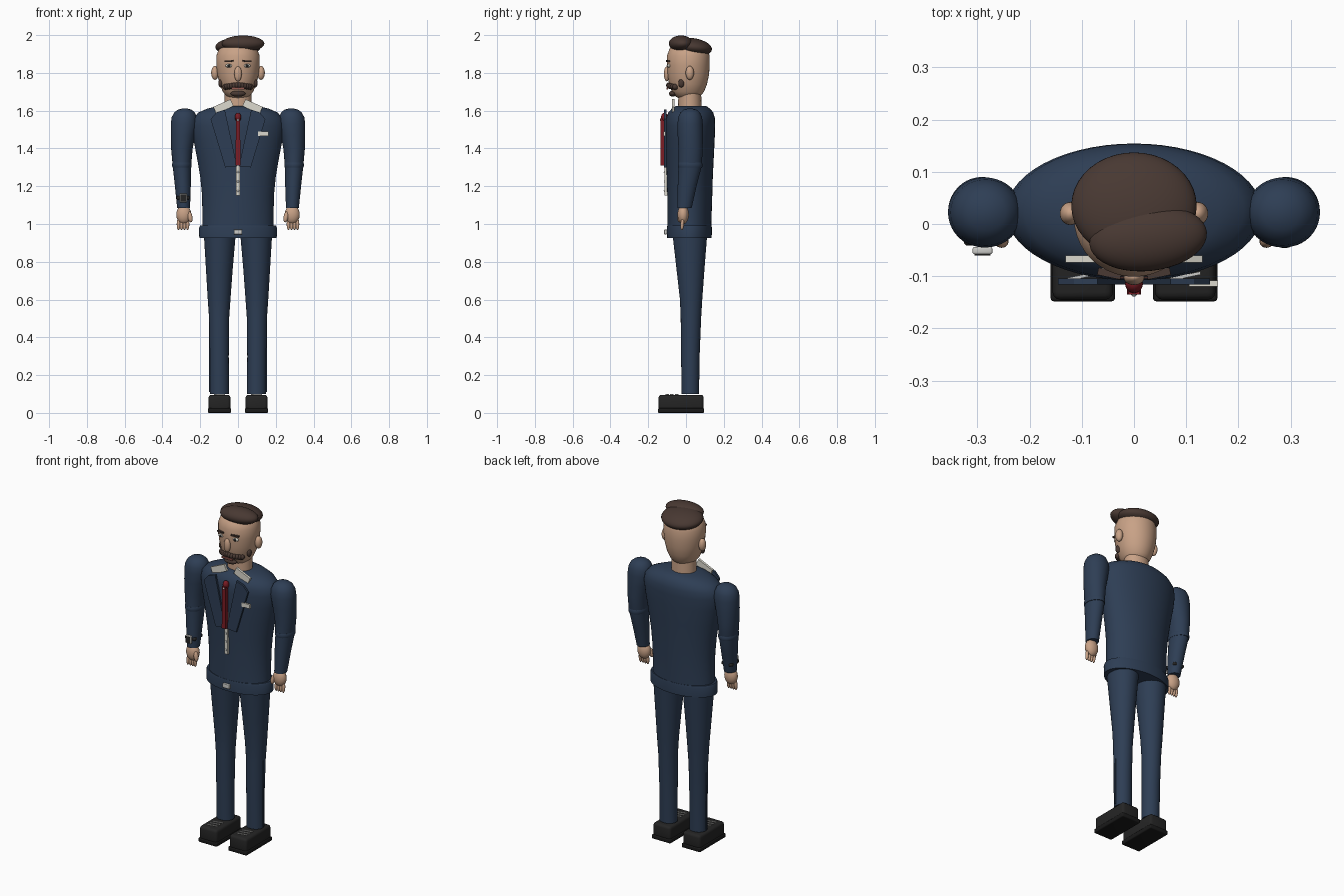
import bpy, bmesh, math
from mathutils import Matrix, Vector

cube = bpy.data.objects.get("Cube")
if cube:
    bpy.data.objects.remove(cube, do_unlink=True)


def material(name, r, g, b):
    m = bpy.data.materials.new(name)
    m.use_nodes = True
    m.diffuse_color = (r, g, b, 1)
    node = next(n for n in m.node_tree.nodes if n.type == 'BSDF_PRINCIPLED')
    node.inputs["Base Color"].default_value = (r, g, b, 1)
    return m


NAVY = material("navy cloth", .027, .048, .09)
SKIN = material("skin", .58, .36, .24)
HAIR = material("brown hair", .065, .04, .032)
RED = material("red silk", .2, .012, .018)
WHITE = material("white cotton", .72, .70, .62)
BLACK = material("black leather", .018, .018, .018)
SOLE = material("dark sole", .01, .01, .01)
SILVER = material("silver metal", .6, .6, .58)
LIP = material("lip", .3, .1, .08)


def finish(name, bm, mat, smooth=True):
    bmesh.ops.recalc_face_normals(bm, faces=bm.faces[:])
    me = bpy.data.meshes.new(name)
    bm.to_mesh(me)
    bm.free()
    me.materials.append(mat)
    ob = bpy.data.objects.new(name, me)
    bpy.context.collection.objects.link(ob)
    if smooth:
        bpy.ops.object.select_all(action='DESELECT')
        ob.select_set(True)
        bpy.context.view_layer.objects.active = ob
        bpy.ops.object.shade_smooth_by_angle(angle=math.radians(40))
    return ob


def loft(name, sections, mat, n=40):
    """Skin stacked ellipses given as (z, x, y, x radius, y radius)."""
    bm = bmesh.new()
    rings = []
    for z, x, y, rx, ry in sections:
        angles = [2 * math.pi * i / n for i in range(n)]
        rings.append([bm.verts.new((x + rx * math.cos(a), y + ry * math.sin(a), z)) for a in angles])
    for lo, hi in zip(rings, rings[1:]):
        for i in range(n):
            j = (i + 1) % n
            bm.faces.new((lo[i], lo[j], hi[j], hi[i]))
    bm.faces.new(rings[0])
    bm.faces.new(rings[-1])
    return finish(name, bm, mat)


def ball(name, loc, radii, mat, tilt=(0, 0, 0), seg=28):
    bm = bmesh.new()
    bmesh.ops.create_uvsphere(bm, u_segments=seg, v_segments=seg // 2, radius=1)
    ob = finish(name, bm, mat)
    ob.location, ob.scale = loc, radii
    ob.rotation_euler = [math.radians(t) for t in tilt]
    return ob


def box(name, loc, size, mat, tilt=(0, 0, 0), bevel=0.0):
    bm = bmesh.new()
    bmesh.ops.create_cube(bm, size=1, matrix=Matrix.Diagonal((*size, 1)))
    if bevel:
        bmesh.ops.bevel(bm, geom=bm.edges[:], offset=bevel, segments=3, profile=.5, affect='EDGES')
    ob = finish(name, bm, mat)
    ob.location = loc
    ob.rotation_euler = [math.radians(t) for t in tilt]
    return ob


def plate(name, outline, y, thick, mat):
    """Extrude an x-z outline along y."""
    bm = bmesh.new()
    face = bm.faces.new([bm.verts.new((x, y, z)) for x, z in outline])
    new = bmesh.ops.extrude_face_region(bm, geom=[face])["geom"]
    bmesh.ops.translate(bm, vec=(0, thick, 0), verts=[v for v in new if isinstance(v, bmesh.types.BMVert)])
    return finish(name, bm, mat, False)


def rod(name, a, b, radius, mat):
    a, b = Vector(a), Vector(b)
    half = (b - a).length / 2
    ob = ball(name, (a + b) / 2, (radius, radius, half + radius / 2), mat, seg=16)
    ob.rotation_euler = (b - a).to_track_quat('Z', 'Y').to_euler()
    return ob


# Jacket body and hem band
loft("jacket", [(.93, 0, .018, .195, .116), (1.0, 0, .018, .188, .116), (1.15, 0, .02, .19, .119),
                (1.25, 0, .02, .2, .122), (1.35, 0, .021, .217, .126), (1.45, 0, .022, .236, .13),
                (1.52, 0, .023, .245, .131), (1.56, 0, .024, .237, .129), (1.59, 0, .025, .21, .119),
                (1.61, 0, .026, .165, .102), (1.625, 0, .027, .105, .08)], NAVY, 56)
loft("jacket_hem", [(.925, 0, .018, .205, .118), (.98, 0, .018, .206, .119), (.992, 0, .018, .2, .117)], NAVY, 56)

# Neck and head
loft("neck", [(1.6, 0, .02, .072, .062), (1.72, 0, .02, .07, .06)], SKIN)
loft("head", [(1.663, 0, .01, .035, .04), (1.675, 0, .01, .06, .065), (1.7, 0, .01, .08, .085),
              (1.74, 0, .011, .097, .1), (1.79, 0, .012, .109, .11), (1.84, 0, .012, .115, .113),
              (1.89, 0, .012, .115, .113), (1.93, 0, .014, .1, .1), (1.96, 0, .015, .06, .06)], SKIN)

# Hair in two lobes
ball("hair_back", (0, .035, 1.937), (.12, .103, .047), HAIR, (-8, 0, 0), 40)
ball("hair_front", (.027, -.027, 1.955), (.113, .063, .043), HAIR, (0, 0, 6), 40)

# Face
ball("nose", (0, -.102, 1.795), (.02, .015, .04), SKIN)
plate("mouth", [(-.035, 1.712), (.035, 1.712), (.035, 1.722), (-.035, 1.722)], -.104, .008, LIP)
steps = 12
for i in range(steps):
    ends = [math.radians(-52 + 104 * k / steps) for k in (i, i + 1)]
    p, q = [(.09 * math.sin(t), .01 - .1 * math.cos(t), 1.735 - .012 * abs(math.sin(t))) for t in ends]
    rod("moustache_part", p, q, .016, HAIR)
ball("chin_beard", (0, -.07, 1.69), (.04, .02, .016), HAIR)

for s, side in ((1, "left"), (-1, "right")):
    ball(side + "_ear", (.122 * s, .02, 1.8), (.02, .022, .037), SKIN)
    ball(side + "_eye", (.047 * s, -.09, 1.838), (.019, .009, .01), WHITE)
    ball(side + "_pupil", (.047 * s, -.097, 1.838), (.008, .005, .008), BLACK)
    box(side + "_brow", (.047 * s, -.095, 1.862), (.045, .014, .008), HAIR, (0, 4 * s, 12 * s))
    ball(side + "_sideburn", (.092 * s, -.025, 1.745), (.012, .016, .022), HAIR)

    # Arm with elbow band
    loft(side + "_sleeve", [(1.085, .288 * s, -.008, .034, .038), (1.2, .292 * s, .006, .042, .05),
                            (1.31, .297 * s, .022, .049, .062), (1.4, .297 * s, .024, .057, .064),
                            (1.47, .291 * s, .023, .065, .067), (1.53, .285 * s, .022, .071, .067),
                            (1.565, .284 * s, .022, .067, .063), (1.59, .283 * s, .022, .055, .052),
                            (1.605, .282 * s, .022, .036, .034), (1.612, .282 * s, .022, .01, .01)], NAVY)
    loft(side + "_elbow", [(1.3, .297 * s, .022, .05, .063), (1.306, .297 * s, .022, .052, .065),
                           (1.318, .297 * s, .022, .052, .065), (1.325, .297 * s, .022, .05, .063)], NAVY)

    # Hand
    ball(side + "_palm", (.287 * s, -.015, 1.05), (.04, .03, .05), SKIN)
    for k in range(4):
        x = (.267 + .016 * k) * s
        rod(side + "_finger", (x, -.018, 1.025), (x, -.022, .972), .0095, SKIN)
    rod(side + "_thumb", (.258 * s, -.03, 1.06), (.25 * s, -.035, 1.015), .013, SKIN)

    # Trouser leg with side seam
    loft(side + "_leg", [(.1, .098 * s, .023, .05, .046), (.3, .099 * s, .023, .05, .049),
                         (.5, .1 * s, .026, .053, .054), (.6, .1 * s, .027, .06, .059),
                         (.75, .099 * s, .024, .07, .073), (.97, .096 * s, .02, .086, .094)], NAVY)
    box(side + "_leg_seam", (.149 * s, .023, .31), (.008, .006, .4), NAVY)

    # Shoe with sole and laces
    box(side + "_shoe", (.098 * s, -.026, .055), (.116, .238, .082), BLACK, bevel=.015)
    box(side + "_sole", (.098 * s, -.026, .0125), (.123, .244, .025), SOLE, bevel=.006)
    for k in range(3):
        box(side + "_lace", (.098 * s, -.05 - .025 * k, .097), (.06, .006, .006), SILVER, (0, 0, 12))

    # Lapel and shirt collar
    plate(side + "_lapel", [(.005 * s, 1.305), (.068 * s, 1.3), (.145 * s, 1.555), (.115 * s, 1.59),
                            (.07 * s, 1.605)], -.116, .012, NAVY)
    box(side + "_collar", (.077 * s, -.067, 1.622), (.1, .014, .04), WHITE, (0, 24 * s, 0))

# Shirt front, tie and pin
box("shirt_front", (0, -.104, 1.3), (.02, .018, .3), WHITE)
for z in (1.175, 1.225, 1.275):
    ball("shirt_button", (0, -.114, z), (.006, .004, .006), SILVER, seg=12)
plate("tie_blade", [(-.013, 1.31), (.013, 1.31), (.011, 1.56), (-.011, 1.56)], -.135, .025, RED)
ball("tie_knot", (0, -.114, 1.565), (.017, .018, .024), RED)
ball("tie_pin", (0, -.134, 1.55), (.006, .005, .006), SILVER, seg=12)

# Pocket square, buckle and wristwatch
box("pocket_square", (.133, -.114, 1.477), (.055, .012, .024), WHITE)
box("belt_buckle", (0, -.108, .958), (.044, .016, .025), SILVER, bevel=.003)
box("watch_case", (-.29, -.051, 1.138), (.038, .014, .046), SILVER, bevel=.004)
box("watch_face", (-.29, -.058, 1.138), (.03, .004, .036), BLACK)
box("watch_strap", (-.291, -.002, 1.138), (.078, .088, .02), BLACK, bevel=.009).scale = (.9, .9, 1)
